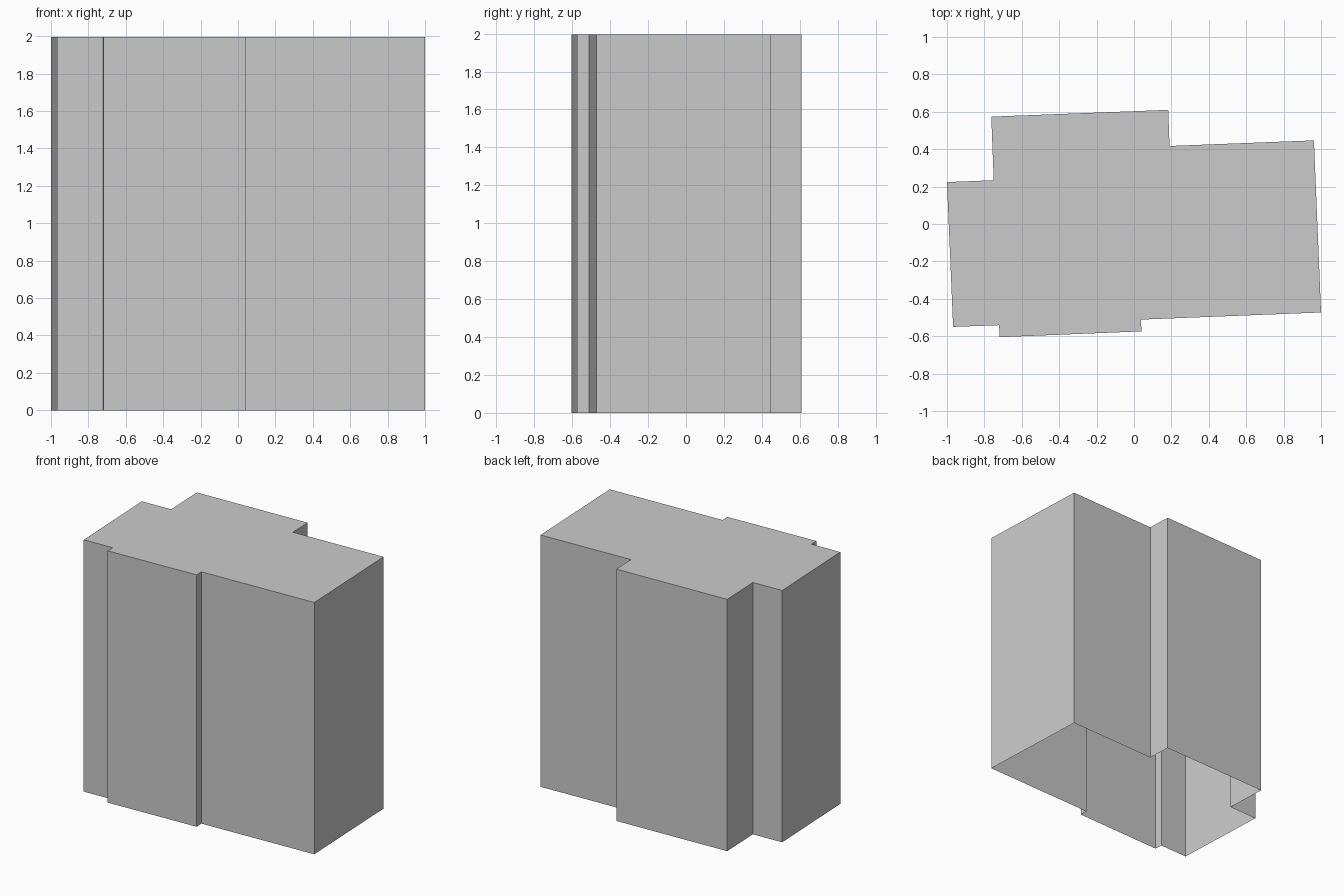
import bpy
import bmesh

cube = bpy.data.objects.get("Cube")
if cube:
    bpy.data.objects.remove(cube, do_unlink=True)

HEIGHT = 1.995

# Footprint, counter-clockwise from the front corner on the -x side
FOOTPRINT = [
    (-0.967, -0.55), (-0.721, -0.541), (-0.719, -0.605), (0.04, -0.574),
    (0.037, -0.511), (1.0, -0.473), (0.962, 0.447), (0.19, 0.417),
    (0.183, 0.61), (-0.763, 0.574), (-0.75, 0.234), (-1.0, 0.224),
]

# Plain grey
grey = bpy.data.materials.new("plain_grey")
grey.use_nodes = True
colour = (0.6, 0.6, 0.6, 1.0)
grey.diffuse_color = colour
grey.node_tree.nodes["Principled BSDF"].inputs["Base Color"].default_value = colour

# Building block: walls and a flat roof, open underneath
bm = bmesh.new()
base = [bm.verts.new((x, y, 0)) for x, y in FOOTPRINT]
top = [bm.verts.new((x, y, HEIGHT)) for x, y in FOOTPRINT]
count = len(FOOTPRINT)
for i in range(count):
    j = (i + 1) % count
    bm.faces.new((base[i], base[j], top[j], top[i]))
bm.faces.new(top)

mesh = bpy.data.meshes.new("building_block")
bm.to_mesh(mesh)
bm.free()
mesh.materials.append(grey)
block = bpy.data.objects.new("building_block", mesh)
bpy.context.scene.collection.objects.link(block)
